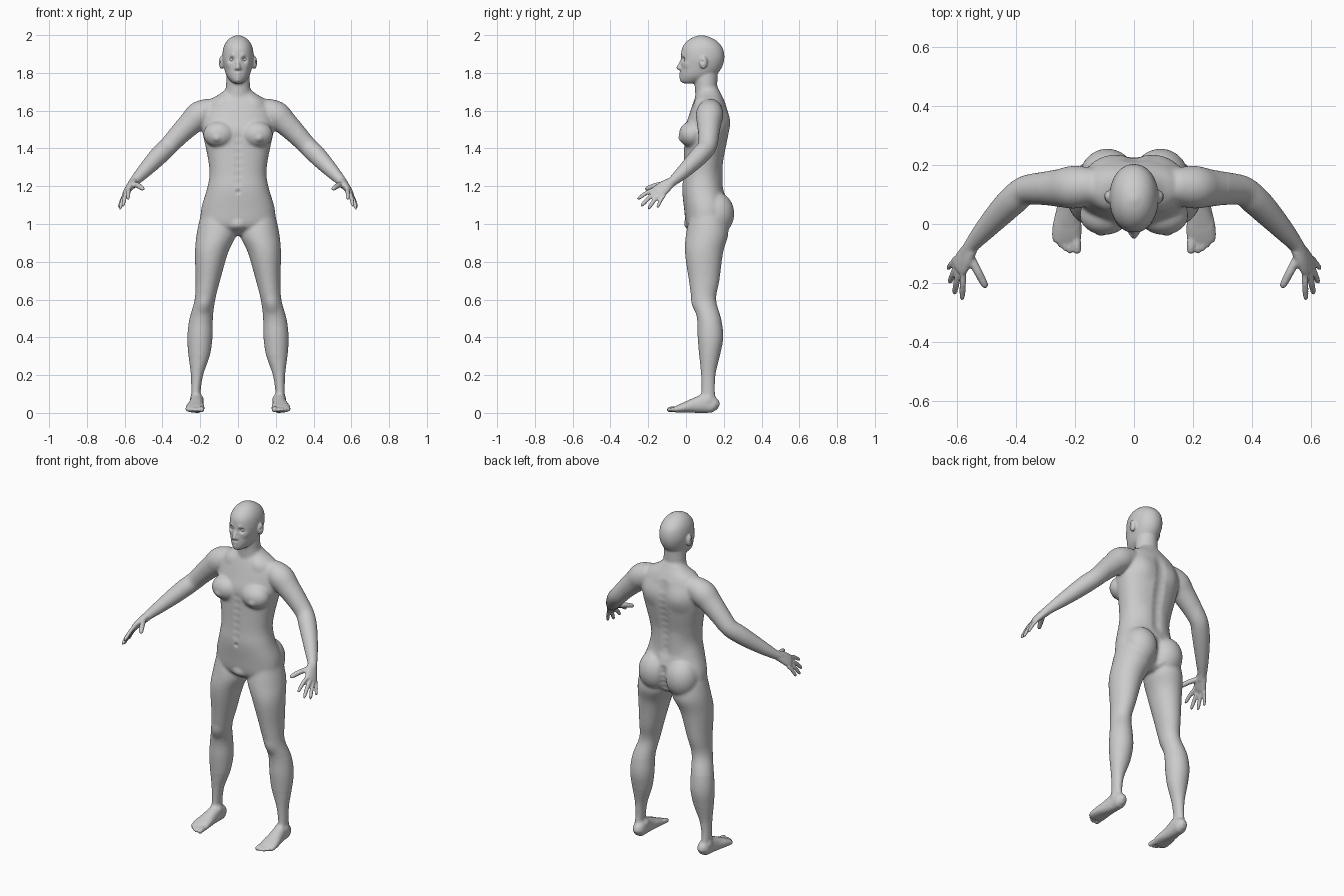
import bpy, bmesh, math
from mathutils import Vector, kdtree

parts = []
X, Y = Vector((1, 0, 0)), Vector((0, 1, 0))


def spline(rows, steps=5):
    """Smooth (Catmull-Rom) interpolation of section rows."""
    p = [rows[0]] + list(rows) + [rows[-1]]
    out = []
    for i in range(1, len(p) - 2):
        for k in range(steps):
            t = k / steps
            out.append([0.5 * (2 * b + (c - a) * t + (2 * a - 5 * b + 4 * c - d) * t * t
                               + (3 * b - a - 3 * c + d) * t ** 3)
                        for a, b, c, d in zip(p[i - 1], p[i], p[i + 1], p[i + 2])])
    return out + [list(rows[-1])]


def tube(name, rows, side=X, flat=False, n=2.0, both=False, seg=32):
    """Loft through rows (x, y, z, half width, half depth)."""
    pts = spline(rows)
    for s in ((1, -1) if both else (1,)):
        bm = bmesh.new()
        rings = []
        for i, (x, y, z, a, b) in enumerate(pts):
            u, v = X, Y
            if not flat:
                t = (Vector(pts[min(i + 1, len(pts) - 1)][:3]) - Vector(pts[max(i - 1, 0)][:3])).normalized()
                u = (side - t * side.dot(t)).normalized()
                v = t.cross(u)
            ring = []
            for k in range(seg):
                c, d = math.cos(2 * math.pi * k / seg), math.sin(2 * math.pi * k / seg)
                c = math.copysign(abs(c) ** (2 / n), c)
                d = math.copysign(abs(d) ** (2 / n), d)
                q = Vector((x, y, z)) + u * (max(a, .002) * c) + v * (max(b, .002) * d)
                ring.append(bm.verts.new((q.x * s, q.y, q.z)))
            rings.append(ring)
        for r0, r1 in zip(rings, rings[1:]):
            for k in range(seg):
                bm.faces.new((r0[k], r0[(k + 1) % seg], r1[(k + 1) % seg], r1[k]))
        bm.faces.new(rings[0])
        bm.faces.new(rings[-1])
        finish(name, bm)


def finish(name, bm, keep=True):
    bmesh.ops.recalc_face_normals(bm, faces=bm.faces)
    me = bpy.data.meshes.new(name)
    bm.to_mesh(me)
    bm.free()
    ob = bpy.data.objects.new(name, me)
    bpy.context.collection.objects.link(ob)
    if keep:
        parts.append(ob)
    return ob


def ball(name, c, r, keep=True):
    """Mirrored pair of ellipsoids."""
    for s in (1, -1):
        bm = bmesh.new()
        bmesh.ops.create_uvsphere(bm, u_segments=24, v_segments=16, radius=1)
        for v in bm.verts:
            v.co = Vector((c[0] * s + v.co.x * r[0], c[1] + v.co.y * r[1], c[2] + v.co.z * r[2]))
        ob = finish(name, bm, keep)
        if not keep:
            ob.data.shade_smooth()


def front_back(rows):
    """(z, half width, front y, back y) to centred rows."""
    return [(0, (f + b) / 2, z, w, (b - f) / 2) for z, w, f, b in rows]


# trunk, neck and head
tube("torso", front_back([
    (.94, .03, .06, .16), (.97, .12, .02, .2), (1.0, .19, 0, .215), (1.08, .195, -.01, .225),
    (1.18, .166, -.02, .2), (1.26, .151, -.015, .19), (1.34, .158, -.012, .2), (1.42, .174, -.01, .216),
    (1.5, .19, -.008, .23), (1.56, .19, .01, .23), (1.62, .175, .03, .216), (1.66, .145, .045, .2),
    (1.69, .095, .06, .185), (1.72, .06, .07, .17)]), flat=True, n=2.25, seg=48)
tube("neck", [(0, .12, 1.62, .078, .07), (0, .108, 1.70, .067, .06), (0, .105, 1.76, .062, .061),
              (0, .1, 1.82, .06, .07)], flat=True)
tube("head", front_back([
    (1.745, .022, -.012, .05), (1.757, .038, -.026, .10), (1.785, .06, -.03, .155), (1.83, .075, -.028, .19),
    (1.88, .083, -.027, .203), (1.93, .078, -.021, .195), (1.965, .062, .002, .168), (1.988, .038, .035, .13),
    (2.0, .008, .075, .09)]), flat=True, n=2.1, seg=48)
tube("nose", [(0, -.012, 1.878, .007, .012), (0, -.028, 1.85, .009, .012), (0, -.037, 1.828, .013, .014),
              (0, -.03, 1.815, .01, .01)], flat=True, seg=16)
ball("nostril", (.012, -.026, 1.824), (.009, .012, .008))
tube("upper_lip", [(-.026, -.015, 1.794, .004, .006), (0, -.031, 1.797, .006, .009), (.026, -.015, 1.794, .004, .006)], Y, seg=12)
tube("lower_lip", [(-.022, -.016, 1.785, .004, .006), (0, -.029, 1.781, .007, .009), (.022, -.016, 1.785, .004, .006)], Y, seg=12)
ball("ear", (.087, .092, 1.856), (.014, .021, .035))
ball("chest_muscle", (.1, .03, 1.475), (.085, .068, .07))
ball("buttock", (.09, .16, 1.055), (.095, .096, .115))

# legs: z, outer x, inner x, front y, back y
leg = [(1.04, .2, .03, .02, .21), (.95, .219, .008, .0, .225), (.85, .228, .052, -.006, .197), (.7, .225, .095, .015, .177),
       (.6, .23, .12, .03, .16), (.5, .257, .133, .058, .186), (.4, .268, .135, .062, .197), (.3, .262, .15, .07, .179),
       (.2, .25, .184, .079, .157), (.1, .248, .198, .08, .155), (.04, .248, .19, .06, .165)]
tube("leg", [((o + i) / 2, (f + b) / 2, z, (o - i) / 2, (b - f) / 2) for z, o, i, f, b in leg], flat=True, both=True)
tube("foot", [(.215, .172, .032, .012, .018), (.216, .15, .042, .033, .04), (.218, .1, .05, .036, .05),
              (.222, .05, .041, .04, .041), (.226, 0, .031, .048, .029), (.228, -.04, .022, .05, .02),
              (.228, -.062, .017, .045, .014)], both=True, n=2.3)

# arms and palms
tube("arm", [(x, y, z, r, r) for x, y, z, r in [
    (.13, .13, 1.61, .06), (.2, .125, 1.58, .073), (.25, .122, 1.535, .065), (.31, .12, 1.475, .056),
    (.368, .113, 1.413, .05), (.41, .08, 1.372, .05), (.455, .035, 1.325, .045), (.51, -.025, 1.267, .035),
    (.548, -.07, 1.227, .026), (.565, -.1, 1.205, .024)]], side=Y, both=True)
across = Vector((.025, .055, -.035))
tube("palm", [(.552, -.078, 1.222, .027, .022), (.57, -.11, 1.2, .037, .021), (.588, -.14, 1.175, .041, .017),
              (.595, -.153, 1.165, .037, .012)], across, both=True)


def digit(name, a, b, r, bend):
    """Rounded finger or toe from a to b, arched by bend."""
    a, b = Vector(a), Vector(b)
    rows = []
    for t, k in ((0, 1), (.5, 1), (.85, .88), (.96, .6), (1, .25)):
        p = a.lerp(b, t)
        rows.append((p.x, p.y, p.z + bend * math.sin(math.pi * t), r * k, r * k))
    tube(name, rows, X, both=True, seg=14)


for a, b, r in [((.578, -.15, 1.19), (.582, -.258, 1.13), .0112), ((.591, -.15, 1.171), (.609, -.238, 1.094), .0115),
                ((.599, -.136, 1.158), (.625, -.2, 1.078), .011), ((.603, -.116, 1.151), (.631, -.152, 1.084), .01)]:
    digit("finger", a, b, r, .008)
digit("thumb", (.558, -.105, 1.213), (.5, -.217, 1.183), .0145, .006)
digit("big_toe", (.197, -.035, .02), (.192, -.1, .015), .0155, .003)
for i in range(4):
    x = .217 + i * .0155
    digit("small_toe", (x, -.035, .018), (x + i * .001, -.1 + .005 * i + .003 * i * i, .013), .0105, .005)

# fuse all parts into one smooth body
bpy.ops.object.select_all(action='DESELECT')
for ob in parts:
    ob.select_set(True)
body = parts[0]
bpy.context.view_layer.objects.active = body
bpy.ops.object.join()
body.name = "body"
m = body.modifiers.new("fuse", 'REMESH')
m.mode, m.voxel_size = 'VOXEL', .0055
bpy.ops.object.modifier_apply(modifier=m.name)
vg = body.vertex_groups.new(name="trunk")
vg.add([v.index for v in body.data.vertices
        if (abs(v.co.x) < .32 and .5 < v.co.z < 1.745) or .05 < v.co.z < .3], 1.0, 'REPLACE')
for name, count, group in (("blend_trunk", 28, "trunk"), ("soften", 3, "")):
    m = body.modifiers.new(name, 'SMOOTH')
    m.factor, m.iterations, m.vertex_group = .5, count, group
    bpy.ops.object.modifier_apply(modifier=m.name)

# sculpt strokes: centre, radius, push
strokes = [((.033, -.018, 1.872), .022, (0, .014, 0)),      # eye socket
           ((.03, -.022, 1.893), .02, (0, -.004, 0)),       # brow
           ((.05, .0, 1.845), .03, (.003, -.003, 0)),       # cheekbone
           ((0, -.025, 1.762), .022, (0, -.005, 0)),        # chin
           ((.1, .085, 1.86), .014, (-.007, 0, 0)),         # ear hollow
           ((.115, -.035, 1.452), .03, (0, -.006, -.002)),  # lower chest
           ((.1, .05, 1.655), .05, (0, -.006, 0)),          # collar bone
           ((.1, .215, 1.54), .09, (0, .01, 0)),            # shoulder blade
           ((.055, .19, 1.26), .08, (0, .006, 0)),          # lower back
           ((.175, .032, .57), .06, (0, -.007, 0)),         # knee
           ((.192, .1, .085), .03, (-.005, 0, 0)),          # inner ankle
           ((.252, .12, .075), .03, (.005, 0, 0)),          # outer ankle
           ((0, -.019, 1.17), .018, (0, .007, 0)),          # navel
           ((0, .0, .985), .05, (0, -.012, 0))]             # groin
strokes += [((0, .215, 1.2 + .04 * i), .05, (0, -.007, 0)) for i in range(11)]    # spine groove
strokes += [((0, .215, .97 + .03 * i), .04, (0, -.012, 0)) for i in range(5)]     # seat cleft
strokes += [((0, -.012, 1.22 + .04 * i), .03, (0, .003, 0)) for i in range(7)]    # belly line
verts = body.data.vertices
tree = kdtree.KDTree(len(verts))
for v in verts:
    tree.insert(v.co, v.index)
tree.balance()
for c, r, push in strokes:
    for s in ((1, -1) if c[0] else (1,)):
        for _, i, d in tree.find_range((c[0] * s, c[1], c[2]), r):
            verts[i].co += Vector((push[0] * s, push[1], push[2])) * (1 - (d / r) ** 2) ** 2
low = min(v.co.z for v in verts)
for v in verts:
    v.co.z -= low
body.data.shade_smooth()

# eyes
ball("eye", (.033, .003, 1.87), (.015, .014, .011), keep=False)
